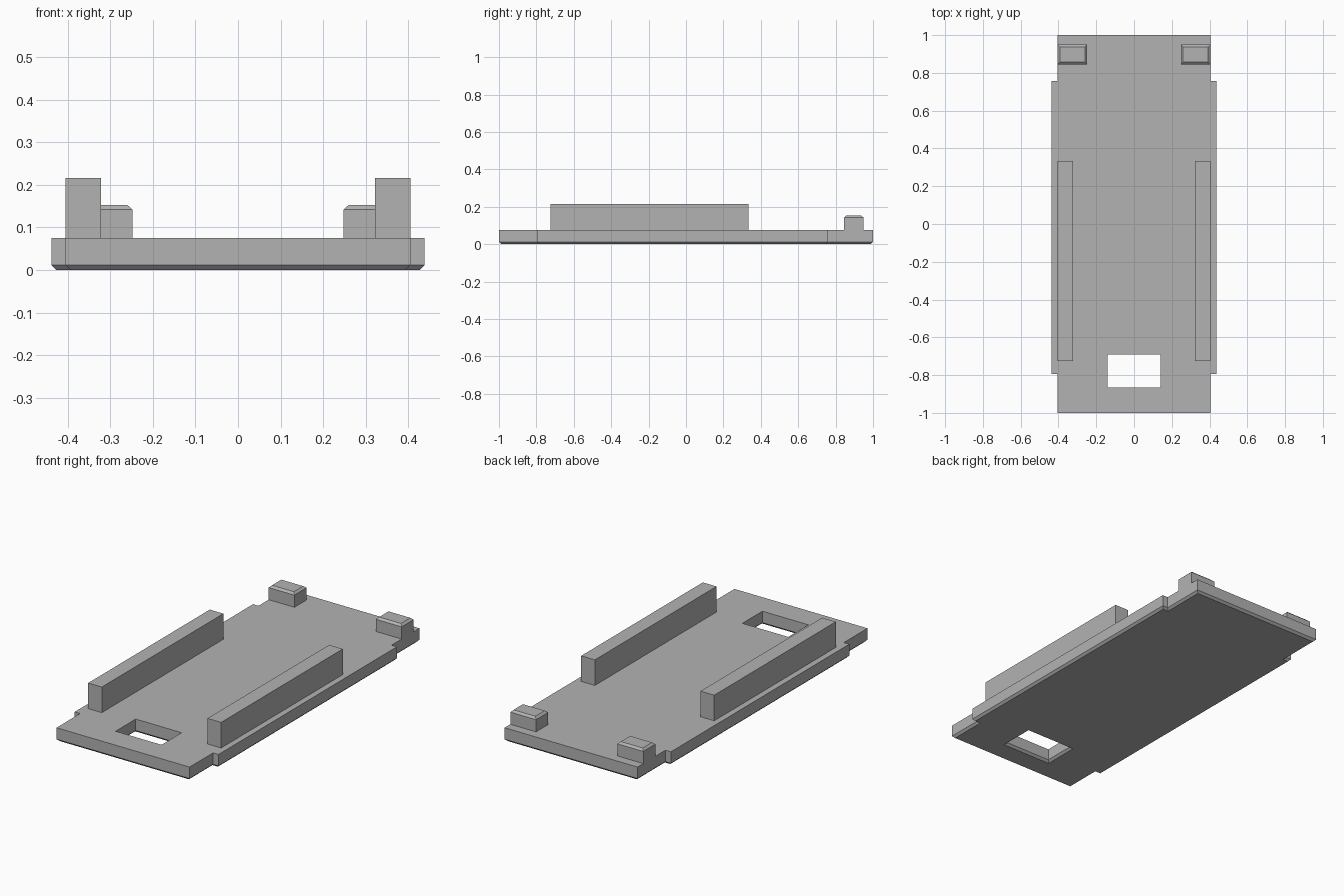
import bpy
import bmesh

cube = bpy.data.objects.get("Cube")
if cube:
    bpy.data.objects.remove(cube, do_unlink=True)

GREY = (0.45, 0.45, 0.45, 1)
grey = bpy.data.materials.new("plain grey")
grey.use_nodes = True
grey.diffuse_color = GREY
grey.node_tree.nodes["Principled BSDF"].inputs["Base Color"].default_value = GREY

CHAMFER = 0.012
PLATE_TOP = 0.075


def finish(bm, name):
    bmesh.ops.recalc_face_normals(bm, faces=bm.faces[:])
    mesh = bpy.data.meshes.new(name)
    bm.to_mesh(mesh)
    bm.free()
    mesh.materials.append(grey)
    obj = bpy.data.objects.new(name, mesh)
    bpy.context.collection.objects.link(obj)
    return obj


def rectangle(x0, x1, y0, y1):
    return [(x0, y0), (x1, y0), (x1, y1), (x0, y1)]


def inset(points, amount):
    """Move right-angled outline points towards their centre."""
    cx = (min(p[0] for p in points) + max(p[0] for p in points)) / 2
    cy = (min(p[1] for p in points) + max(p[1] for p in points)) / 2
    return [(x - amount if x > cx else x + amount,
             y - amount if y > cy else y + amount) for x, y in points]


def walls(bm, layers):
    """Join stacked (outline, height) layers; return the end rings."""
    rings = [[bm.verts.new((x, y, z)) for x, y in pts] for pts, z in layers]
    for low, high in zip(rings, rings[1:]):
        for i in range(len(low)):
            j = (i + 1) % len(low)
            bm.faces.new((low[i], low[j], high[j], high[i]))
    return rings[0], rings[-1]


def solid(name, layers):
    bm = bmesh.new()
    for ring in walls(bm, layers):
        bm.faces.new(ring)
    return finish(bm, name)


# Base plate with wider sides, a slot and chamfered lower edges
half = [(0.405, -1), (0.405, -0.795), (0.438, -0.795),
        (0.438, 0.757), (0.405, 0.757), (0.405, 1)]
outline = half + [(-x, y) for x, y in reversed(half)]
slot = rectangle(-0.14, 0.14, -0.865, -0.69)

bm = bmesh.new()
ends = []
for points, amount in ((outline, CHAMFER), (slot, -CHAMFER)):
    ends.append(walls(bm, [(inset(points, amount), 0),
                           (points, CHAMFER), (points, PLATE_TOP)]))
for outer, inner in zip(*ends):
    edges = [bm.edges.get((ring[i - 1], ring[i]))
             for ring in (outer, inner) for i in range(len(ring))]
    bmesh.ops.triangle_fill(bm, edges=edges, use_beauty=True)
finish(bm, "base_plate")

# Side rails and chamfered rear blocks, one of each per side
for side, sign in (("left", 1), ("right", -1)):
    rail = rectangle(sign * 0.322, sign * 0.405, -0.725, 0.333)
    solid(side + "_rail", [(rail, PLATE_TOP), (rail, 0.216)])

    block = rectangle(sign * 0.248, sign * 0.405, 0.845, 0.95)
    solid(side + "_rear_block", [(block, PLATE_TOP), (block, 0.142),
                                 (inset(block, CHAMFER), 0.153)])
